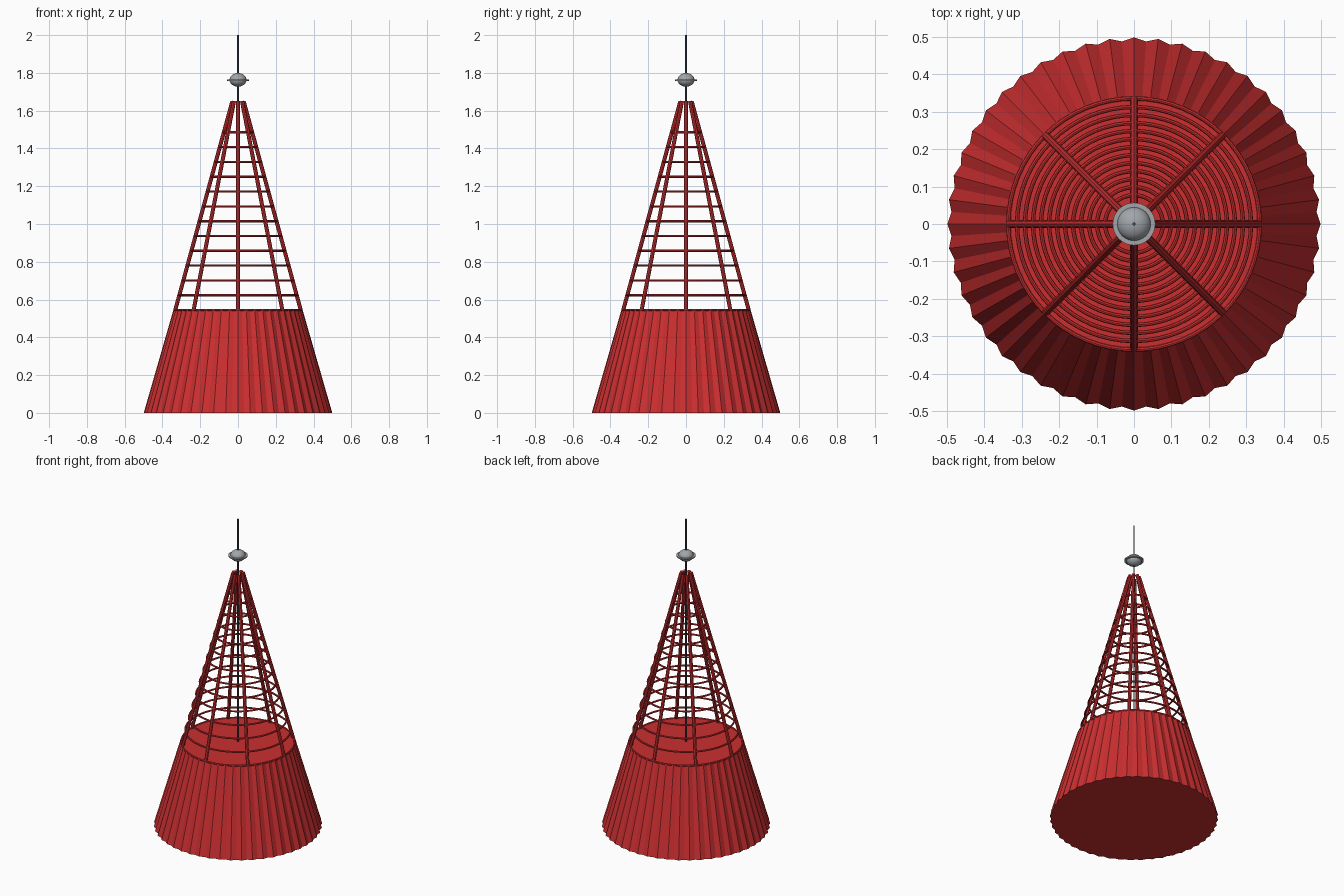
import bpy, bmesh, math
from mathutils import Vector

if "Cube" in bpy.data.objects:
    bpy.data.objects.remove(bpy.data.objects["Cube"])


def material(name, rgb):
    m = bpy.data.materials.new(name)
    m.diffuse_color = (*rgb, 1)
    m.use_nodes = True
    m.node_tree.nodes["Principled BSDF"].inputs["Base Color"].default_value = m.diffuse_color
    return m


RED = material("red paint", (0.60, 0.028, 0.03))
GREY = material("light grey metal", (0.36, 0.38, 0.40))
DARK = material("dark grey metal", (0.07, 0.08, 0.09))

BASE_TOP, CAGE_TOP = 0.545, 1.65
R_LOW, R_HIGH = 0.332, 0.030


def finish(name, mat, smooth=True):
    ob = bpy.context.object
    ob.name = name
    ob.data.materials.append(mat)
    if smooth:
        bpy.ops.object.shade_smooth_by_angle(angle=math.radians(40))
    return ob


def rod(name, a, b, radius, mat, sides=8):
    a, b = Vector(a), Vector(b)
    bpy.ops.mesh.primitive_cylinder_add(vertices=sides, radius=radius,
                                        depth=(b - a).length, location=(a + b) / 2)
    bpy.context.object.rotation_euler = (b - a).to_track_quat('Z', 'Y').to_euler()
    return finish(name, mat)


def ring(name, radius, tube, z):
    bpy.ops.mesh.primitive_torus_add(major_radius=radius, minor_radius=tube,
                                     major_segments=64, minor_segments=8,
                                     location=(0, 0, z))
    return finish(name, RED)


# Fluted skirt: closed frustum with alternating ridges and valleys
FLUTES = 48
bm = bmesh.new()
loops = []
for z, ridge, valley in ((0, 0.499, 0.489), (BASE_TOP, 0.342, 0.335)):
    loop = []
    for i in range(FLUTES * 2):
        a = math.pi * i / FLUTES
        r = valley if i % 2 else ridge
        loop.append(bm.verts.new((r * math.cos(a), r * math.sin(a), z)))
    loops.append(loop)
low, high = loops
n = len(low)
for i in range(n):
    j = (i + 1) % n
    bm.faces.new((low[i], low[j], high[j], high[i]))
bm.faces.new(low[::-1])
bm.faces.new(high)
mesh = bpy.data.meshes.new("fluted_skirt")
bm.to_mesh(mesh)
bm.free()
mesh.materials.append(RED)
bpy.context.collection.objects.link(bpy.data.objects.new("fluted_skirt", mesh))

# Rim around the skirt top
ring("skirt_rim", 0.336, 0.006, BASE_TOP)

# Eight leaning cage ribs
for i in range(8):
    a = math.pi * i / 4
    c, s = math.cos(a), math.sin(a)
    rod(f"cage_rib_{i + 1}", (R_LOW * c, R_LOW * s, BASE_TOP),
        (R_HIGH * c, R_HIGH * s, CAGE_TOP), 0.0105, RED)

# Evenly spaced cage hoops
for i in range(12):
    z = 0.623 + 0.0784 * i
    t = (z - BASE_TOP) / (CAGE_TOP - BASE_TOP)
    ring(f"cage_hoop_{i + 1}", R_LOW + (R_HIGH - R_LOW) * t + 0.002, 0.0058, z)

# Central mast
rod("mast", (0, 0, BASE_TOP), (0, 0, 2.0), 0.0045, DARK, 12)

# Finial: flattened ball with a thin collar
bpy.ops.mesh.primitive_uv_sphere_add(segments=32, ring_count=16, radius=1,
                                     location=(0, 0, 1.763))
bpy.context.object.scale = (0.045, 0.045, 0.036)
finish("finial_ball", GREY)
bpy.ops.mesh.primitive_cylinder_add(vertices=48, radius=0.057, depth=0.008,
                                    location=(0, 0, 1.762))
finish("finial_collar", GREY)
